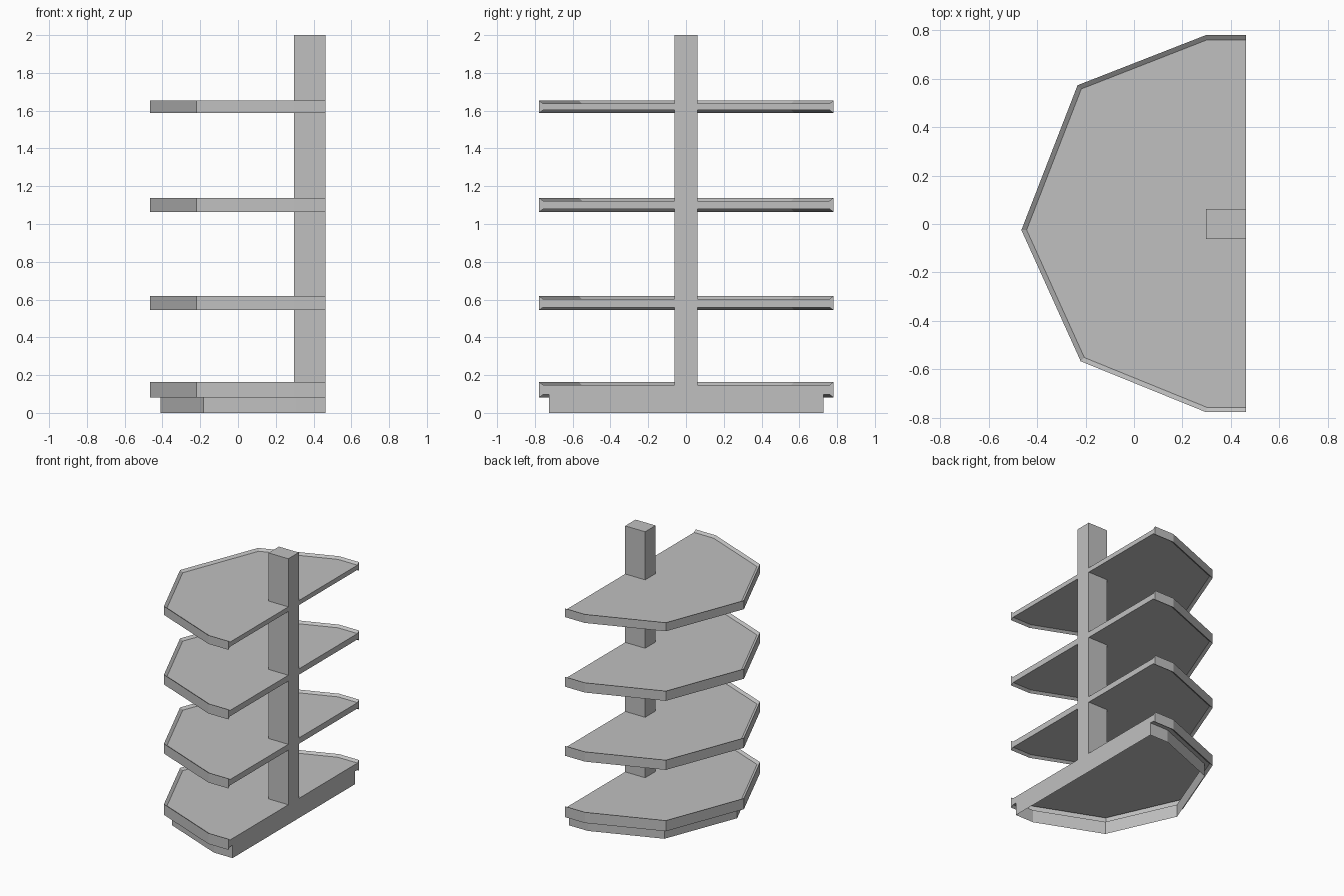
import bpy, bmesh
from mathutils import Vector

if "Cube" in bpy.data.objects:
    bpy.data.objects.remove(bpy.data.objects["Cube"])

grey = bpy.data.materials.new("plain grey")
grey.use_nodes = True
colour = (0.53, 0.53, 0.53, 1)
grey.diffuse_color = colour
grey.node_tree.nodes["Principled BSDF"].inputs["Base Color"].default_value = colour

BACK = 0.463
# Faceted shelf edge, running from one back corner round to the other
OUTLINE = [Vector(p) for p in (
    (BACK, 0.78), (0.297, 0.78), (-0.233, 0.573), (-0.465, -0.025),
    (-0.22, -0.567), (0.297, -0.777), (BACK, -0.777))]


def inset(d):
    """Move the outline inward by d, leaving the straight back in place."""
    normals = []
    for a, b in zip(OUTLINE, OUTLINE[1:]):
        e = (b - a).normalized()
        normals.append(Vector((-e.y, e.x)))
    pts = []
    for i, p in enumerate(OUTLINE):
        n1 = normals[max(i - 1, 0)]
        n2 = normals[min(i, len(normals) - 1)]
        pts.append(p + (n1 + n2) * d / (1 + n1.dot(n2)))
    return pts


def finish(name, bm):
    bmesh.ops.recalc_face_normals(bm, faces=bm.faces)
    mesh = bpy.data.meshes.new(name)
    bm.to_mesh(mesh)
    bm.free()
    mesh.materials.append(grey)
    obj = bpy.data.objects.new(name, mesh)
    bpy.context.collection.objects.link(obj)
    return obj


def tray(name, profile, closed):
    """Sweep an (inset, height) profile round the outline and fill top and back."""
    bm = bmesh.new()
    rings = [[bm.verts.new((p.x, p.y, z)) for p in inset(d)] for d, z in profile]
    for low, high in zip(rings, rings[1:]):
        for i in range(len(low) - 1):
            bm.faces.new((low[i], low[i + 1], high[i + 1], high[i]))
    bm.faces.new(rings[-1])
    if closed:
        bm.faces.new(rings[0][::-1])
    bm.faces.new([r[0] for r in rings] + [r[-1] for r in reversed(rings)])
    return finish(name, bm)


# Upper shelves: thin boards with a lip above and below the front edge
LIP, SLOPE = 0.02, 0.015
for name, low, high in (("lower_shelf", 0.544, 0.618),
                        ("middle_shelf", 1.064, 1.138),
                        ("top_shelf", 1.588, 1.653)):
    tray(name, [(LIP, low + SLOPE), (0, low), (0, high), (LIP, high - SLOPE)], True)

# Base shelf with recessed plinth, open underneath
tray("base_shelf", [(0.051, 0), (0.051, 0.097), (LIP, 0.097), (0, 0.082),
                    (0, 0.163), (LIP, 0.163 - SLOPE)], False)

# Square post at the middle of the back
bm = bmesh.new()
bmesh.ops.create_cube(bm, size=1)
bottom, top, front = 0.148, 2.0, 0.297
for v in bm.verts:
    v.co = (BACK if v.co.x > 0 else front, 0.062 if v.co.y > 0 else -0.062,
            top if v.co.z > 0 else bottom)
finish("back_post", bm)
